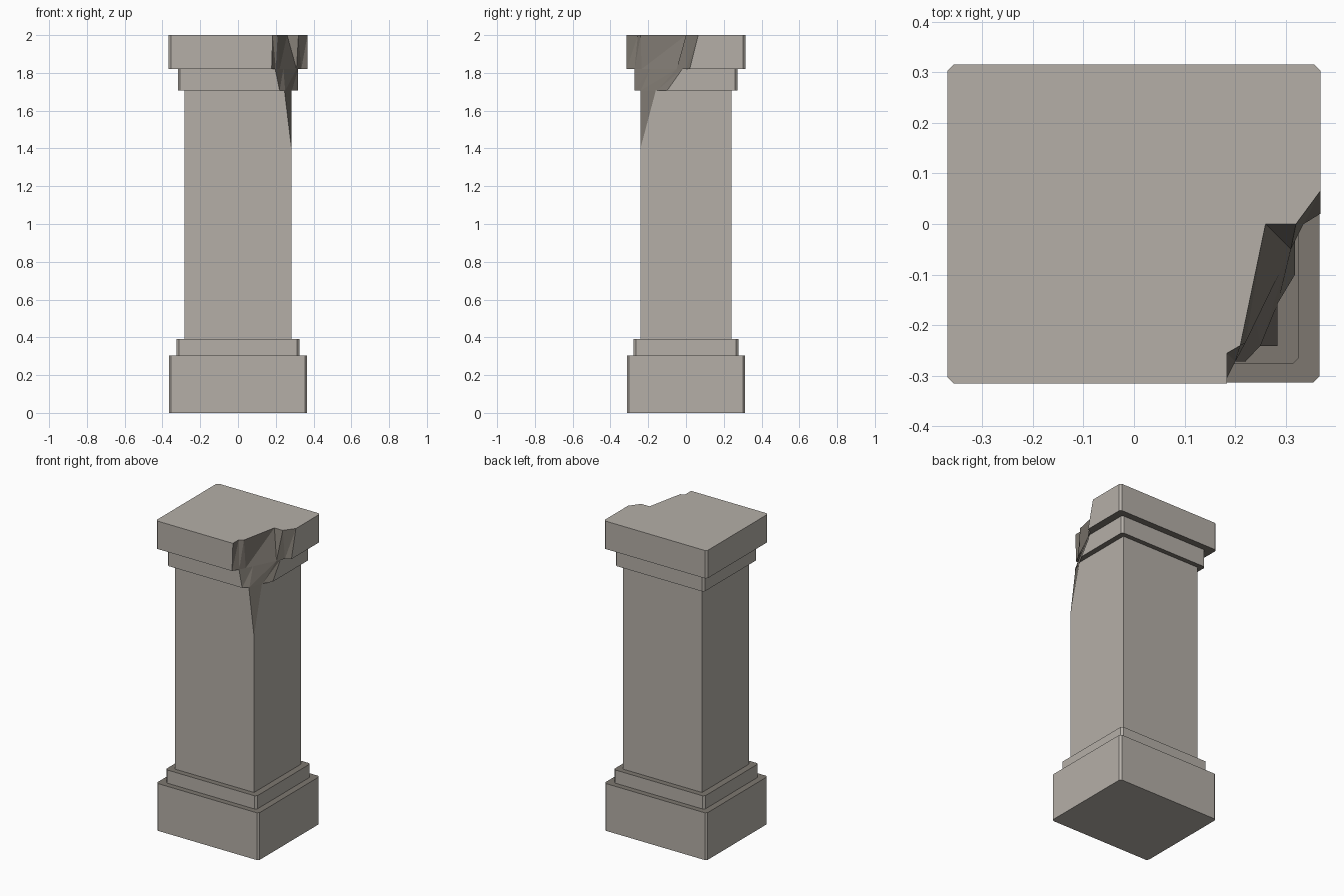
import bpy, bmesh
from mathutils import Vector

cube = bpy.data.objects.get("Cube")
if cube:
    bpy.data.objects.remove(cube, do_unlink=True)


def material(name, color):
    mat = bpy.data.materials.new(name)
    mat.use_nodes = True
    mat.diffuse_color = color
    mat.node_tree.nodes["Principled BSDF"].inputs["Base Color"].default_value = color
    return mat


LIGHT, DARK = 0, 1
MATERIALS = [material("pale_stone", (0.46, 0.43, 0.39, 1)),
             material("dark_stone", (0.205, 0.185, 0.16, 1))]


def finish(bm, name):
    bmesh.ops.recalc_face_normals(bm, faces=bm.faces)
    mesh = bpy.data.meshes.new(name)
    bm.to_mesh(mesh)
    bm.free()
    for mat in MATERIALS:
        mesh.materials.append(mat)
    obj = bpy.data.objects.new(name, mesh)
    bpy.context.collection.objects.link(obj)
    return obj


def tier(name, hx, hy, z0, z1, chamfer=0.012, low=None, high=None,
         bottom=DARK, top=DARK):
    """Chamfered slab; low/high replace the front left corner with a broken edge."""
    c = chamfer
    corner = [(hx - c, -hy), (hx, -hy + c)]
    rest = [(hx, hy - c), (hx - c, hy), (-hx + c, hy), (-hx, hy - c),
            (-hx, -hy + c), (-hx + c, -hy)]
    bm = bmesh.new()
    lower = [bm.verts.new((x, y, z0)) for x, y in (low or corner) + rest]
    upper = [bm.verts.new((x, y, z1)) for x, y in (high or corner) + rest]
    bm.faces.new(lower[::-1]).material_index = bottom
    bm.faces.new(upper).material_index = top
    n = len(lower)
    for i in range(n):
        j = (i + 1) % n
        if low and i < len(low) - 1:
            # Broken faces are split into triangles
            for tri in ((lower[i], lower[j], upper[j]), (lower[i], upper[j], upper[i])):
                bm.faces.new(tri).material_index = DARK
        else:
            bm.faces.new((lower[i], lower[j], upper[j], upper[i]))
    return finish(bm, name)


# Foot of the pillar
tier("base_block", 0.366, 0.313, 0, 0.305, bottom=LIGHT)
tier("base_collar", 0.325, 0.277, 0.305, 0.39)

# Shaft with a sliver broken off the front left corner
bm = bmesh.new()
bmesh.ops.create_cube(bm, size=1)
for v in bm.verts:
    v.co = Vector((v.co.x * 0.566, v.co.y * 0.482, 0.39 if v.co.z < 0 else 1.706))
a = Vector((0.246, -0.241, 1.706))
b = Vector((0.283, -0.16, 1.706))
tip = Vector((0.283, -0.241, 1.40))
normal = (b - a).cross(tip - a)
if normal.x < 0:
    normal.negate()
bmesh.ops.bisect_plane(bm, geom=bm.verts[:] + bm.edges[:] + bm.faces[:],
                       plane_co=a, plane_no=normal, clear_outer=True)
rim = [e for e in bm.edges if e.is_boundary]
for face in bmesh.ops.holes_fill(bm, edges=rim)["faces"]:
    face.material_index = DARK
finish(bm, "shaft")

# Upper collar and cap with the broken corner
tier("top_collar", 0.318, 0.272, 1.706, 1.82,
     low=[(0.22, -0.272), (0.25, -0.24), (0.285, -0.155), (0.318, -0.10)],
     high=[(0.197, -0.272), (0.24, -0.19), (0.31, -0.05), (0.318, -0.02)])
tier("cap", 0.368, 0.315, 1.82, 2.0, top=LIGHT,
     low=[(0.178, -0.315), (0.2, -0.272), (0.22, -0.235), (0.31, -0.05),
          (0.335, 0.0), (0.368, 0.02)],
     high=[(0.184, -0.315), (0.184, -0.255), (0.21, -0.24), (0.26, 0.0),
           (0.32, 0.0), (0.368, 0.065)])
